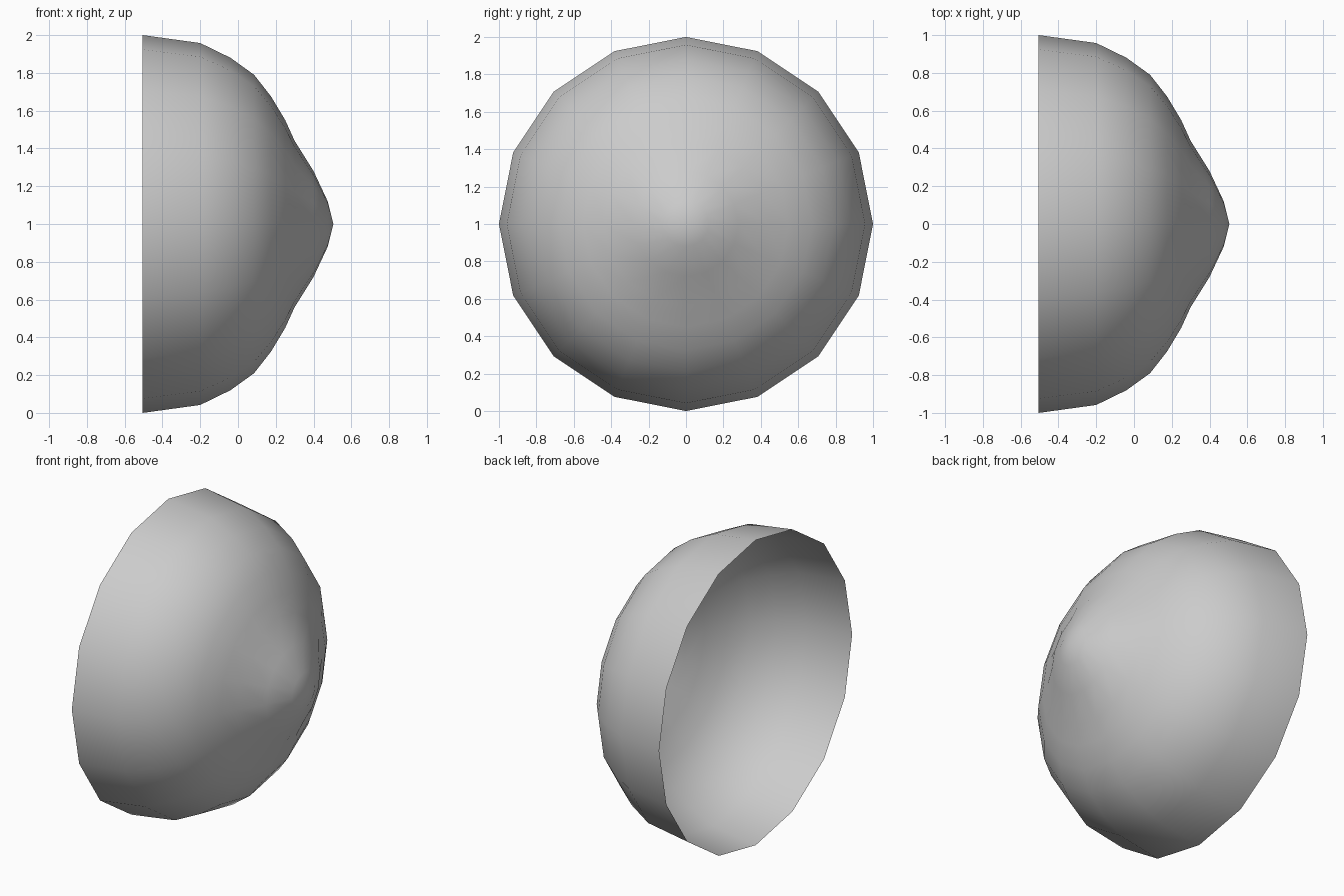
import bpy, bmesh
from math import sin, cos, tau

if "Cube" in bpy.data.objects:
    bpy.data.objects.remove(bpy.data.objects["Cube"])

SIDES = 16
# (x, radius) from the open rim to the ring before the tip
PROFILE = [(-0.505, 1.0), (-0.20, 0.958), (-0.04, 0.88), (0.085, 0.79),
           (0.175, 0.675), (0.25, 0.55), (0.30, 0.44), (0.40, 0.28), (0.475, 0.12)]
TIP_X = 0.505

bm = bmesh.new()

# Rings revolved around the x axis
rings = [[bm.verts.new((x, r * cos(tau * i / SIDES), 1 + r * sin(tau * i / SIDES)))
          for i in range(SIDES)] for x, r in PROFILE]
tip = bm.verts.new((TIP_X, 0, 1))

# Open dome wall
for a, b in zip(rings, rings[1:]):
    for i in range(SIDES):
        j = (i + 1) % SIDES
        bm.faces.new((a[i], a[j], b[j], b[i]))

# Pointed nose
for i in range(SIDES):
    bm.faces.new((rings[-1][i], rings[-1][(i + 1) % SIDES], tip))

for f in bm.faces:
    f.smooth = True

mesh = bpy.data.meshes.new("dome_shell")
bm.to_mesh(mesh)
bm.free()
bpy.context.collection.objects.link(bpy.data.objects.new("dome_shell", mesh))
